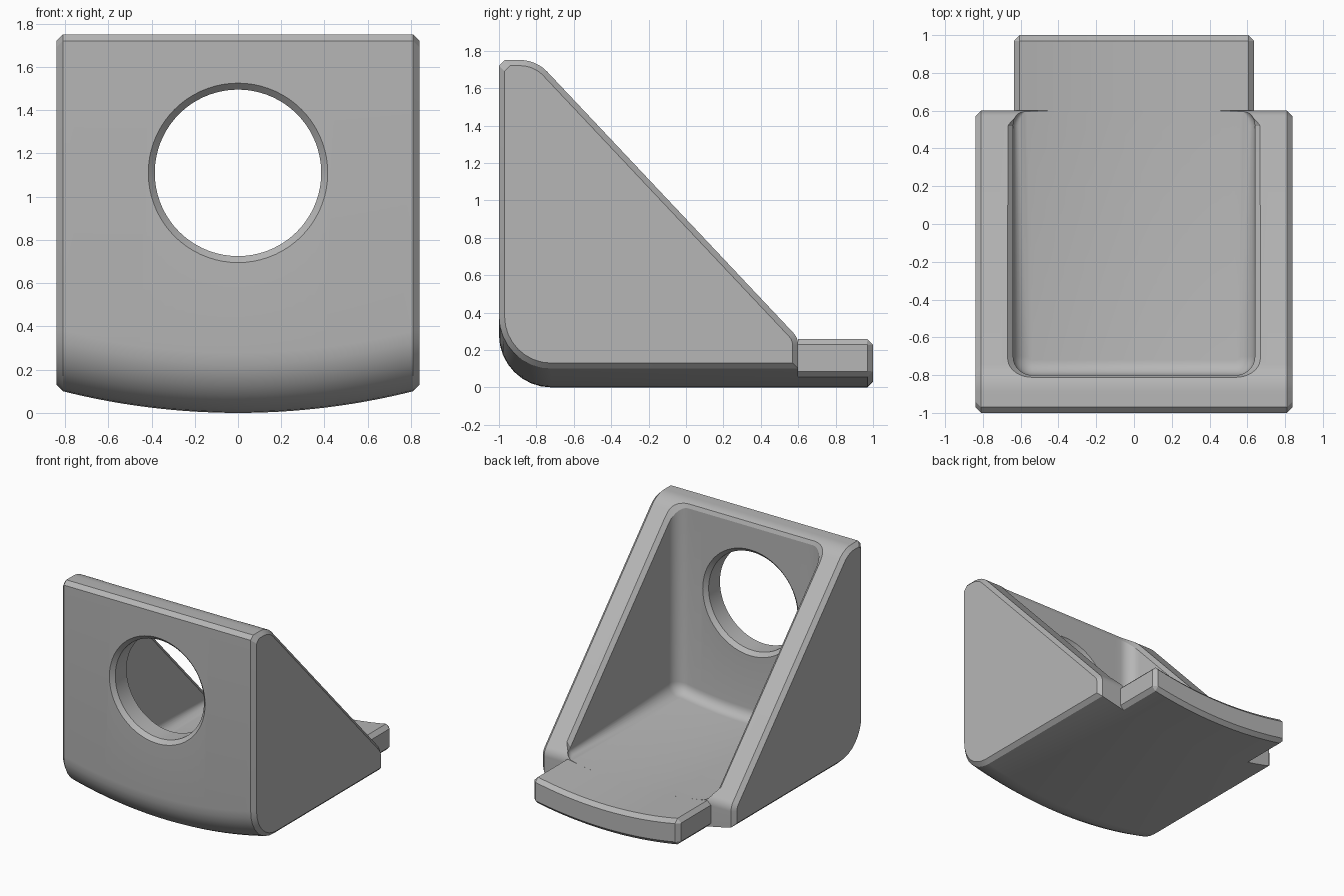
import bpy, bmesh, math
from mathutils import Vector

cube = bpy.data.objects.get("Cube")
if cube:
    bpy.data.objects.remove(cube)

GREY = (0.47, 0.47, 0.47, 1)
mat = bpy.data.materials.new("plain grey")
mat.use_nodes = True
mat.diffuse_color = GREY
mat.node_tree.nodes["Principled BSDF"].inputs["Base Color"].default_value = GREY

R = 3.33          # radius of the curved underside
T = 0.2           # wall thickness
C = 0.03          # chamfer width
SLOPE = 1.061
LEAN = math.hypot(1, SLOPE)


def sag(x, r=R):
    return r - math.sqrt(r * r - x * x)


def floor_z(x):
    return T + sag(x, R - T)


def slope_z(y):
    return 0.264 - SLOPE * (y - 0.6)


def rounded(corners, steps=8):
    """Polygon with (y, z, radius) corners turned into arcs."""
    pts = []
    for i, (a, b, r) in enumerate(corners):
        p = Vector((a, b))
        u = (Vector(corners[i - 1][:2]) - p).normalized()
        v = (Vector(corners[(i + 1) % len(corners)][:2]) - p).normalized()
        if r <= 0:
            pts.append(p)
            continue
        half = u.angle(v) / 2
        centre = p + (u + v).normalized() * r / math.sin(half)
        start = p + u * r / math.tan(half) - centre
        end = p + v * r / math.tan(half) - centre
        turn = start.angle_signed(end)
        for k in range(steps + 1):
            w = -turn * k / steps
            pts.append(centre + Vector((start.x * math.cos(w) - start.y * math.sin(w),
                                        start.x * math.sin(w) + start.y * math.cos(w))))
    return pts


def loft(name, rings, strip_caps=False):
    """Skin a list of equal-length rings of 3D points and close both ends."""
    bm = bmesh.new()
    rows = [[bm.verts.new(p) for p in ring] for ring in rings]
    n = len(rows[0])
    for a, b in zip(rows, rows[1:]):
        for i in range(n):
            j = (i + 1) % n
            bm.faces.new((a[i], a[j], b[j], b[i]))
    for row in (rows[0], rows[-1]):
        if strip_caps:      # pair the front half with the back half
            for i in range(n // 2 - 1):
                bm.faces.new((row[i], row[i + 1], row[n - 2 - i], row[n - 1 - i]))
        else:
            bm.faces.new(row)
    bmesh.ops.recalc_face_normals(bm, faces=bm.faces)
    mesh = bpy.data.meshes.new(name)
    bm.to_mesh(mesh)
    bm.free()
    mesh.materials.append(mat)
    obj = bpy.data.objects.new(name, mesh)
    bpy.context.collection.objects.link(obj)
    return obj


def stations(half, steps=32):
    """x positions with the chamfer inset at both ends."""
    inner = half - C
    mid = [(-inner + 2 * inner * i / steps, 0) for i in range(steps + 1)]
    return [(-half, C)] + mid + [(half, C)]


# Bracket body: side outline swept across the curved underside
def body_ring(x, d):
    s = sag(min(abs(x), 0.81))
    top, front, back = 1.75 - d, -1 + d, 0.6 - d
    shift = d * LEAN
    knee = 0.6 + (0.264 - shift - top) / SLOPE
    outline = [(front, s + d, 0.28 - d), (front, top - C, 0), (front + C, top, 0),
               (knee, top, 0.2 - d), (back, slope_z(back) - shift, 0.1 - d),
               (back, s + d, 0)]
    return [(x, p.x, p.y) for p in rounded(outline)]


body = loft("bracket_body", [body_ring(x, d) for x, d in stations(0.84)])


# Tongue: curved plate continuing the floor out of the back
def tongue_ring(x, d):
    e = min(abs(x), 0.605)
    low, high, back = sag(e) + d, floor_z(e) - d, 1 - d
    c = C if d == 0 else 0.002
    return [(x, 0.6, low), (x, back - c, low), (x, back, low + c),
            (x, back, high - c), (x, back - c, high), (x, 0.6, high)]


tongue = loft("floor_tongue", [tongue_ring(x, d) for x, d in stations(0.635)])


# Cavity cutter: rounded pocket with filleted floor and a flared rim
def pocket_half(half, y, r, side, steps=8, span=20):
    pts = []
    for k in range(steps + 1):
        a = math.pi / 2 * k / steps
        pts.append((-half + r - r * math.cos(a), y - side * (r - r * math.sin(a))))
    inner = half - r
    pts += [(-inner + 2 * inner * i / span, y) for i in range(1, span)]
    return pts + [(-x, v) for x, v in reversed(pts[:steps + 1])]


def pocket_ring(inset, height):
    front = pocket_half(0.64 - inset, -0.8 + inset, max(0.1 - inset, 0.02), -1)
    back_inset = inset * 0.4 if inset > 0 else inset
    back = pocket_half(0.64 - back_inset, 0.62, 0.1, 1)
    return [(x, y, height(x, y)) for x, y in front + back[::-1]]


FILLET = 0.08
rings = []
for k in range(7):
    a = math.pi / 2 * (1 - k / 6)
    rise = FILLET * (1 - math.sin(a))
    rings.append(pocket_ring(FILLET * (1 - math.cos(a)),
                             lambda x, y: floor_z(x) + rise * (1 if y < 0 else 0.4)))
rings.append(pocket_ring(0, lambda x, y: max(slope_z(y) - C * LEAN, floor_z(x) + 0.04)))
rings.append(pocket_ring(-2 * C, lambda x, y: max(slope_z(y) + C * LEAN, floor_z(x) + 0.12)))
cavity = loft("cavity_cutter", rings, strip_caps=True)


# Window cutter: round hole chamfered on both faces of the front wall
def circle(y, r, n=72):
    return [(r * math.cos(2 * math.pi * i / n), y, 1.11 + r * math.sin(2 * math.pi * i / n))
            for i in range(n)]


window = loft("window_cutter", [circle(-1 - C, 0.445), circle(-1 + C, 0.385),
                                circle(-0.8 - C, 0.385), circle(-0.8 + C, 0.445)])

# Cut the body, then remove the helpers
bpy.context.view_layer.objects.active = body
for cutter in (cavity, window):
    cutter.hide_render = True
    mod = body.modifiers.new(cutter.name, "BOOLEAN")
    mod.operation = "DIFFERENCE"
    mod.solver = "EXACT"
    mod.object = cutter
    bpy.ops.object.modifier_apply(modifier=mod.name)
    bpy.data.objects.remove(cutter)

# Smooth the arcs and keep the chamfers crisp
for obj in (body, tongue):
    bpy.ops.object.select_all(action="DESELECT")
    obj.select_set(True)
    bpy.context.view_layer.objects.active = obj
    bpy.ops.object.shade_smooth_by_angle(angle=math.radians(20))
